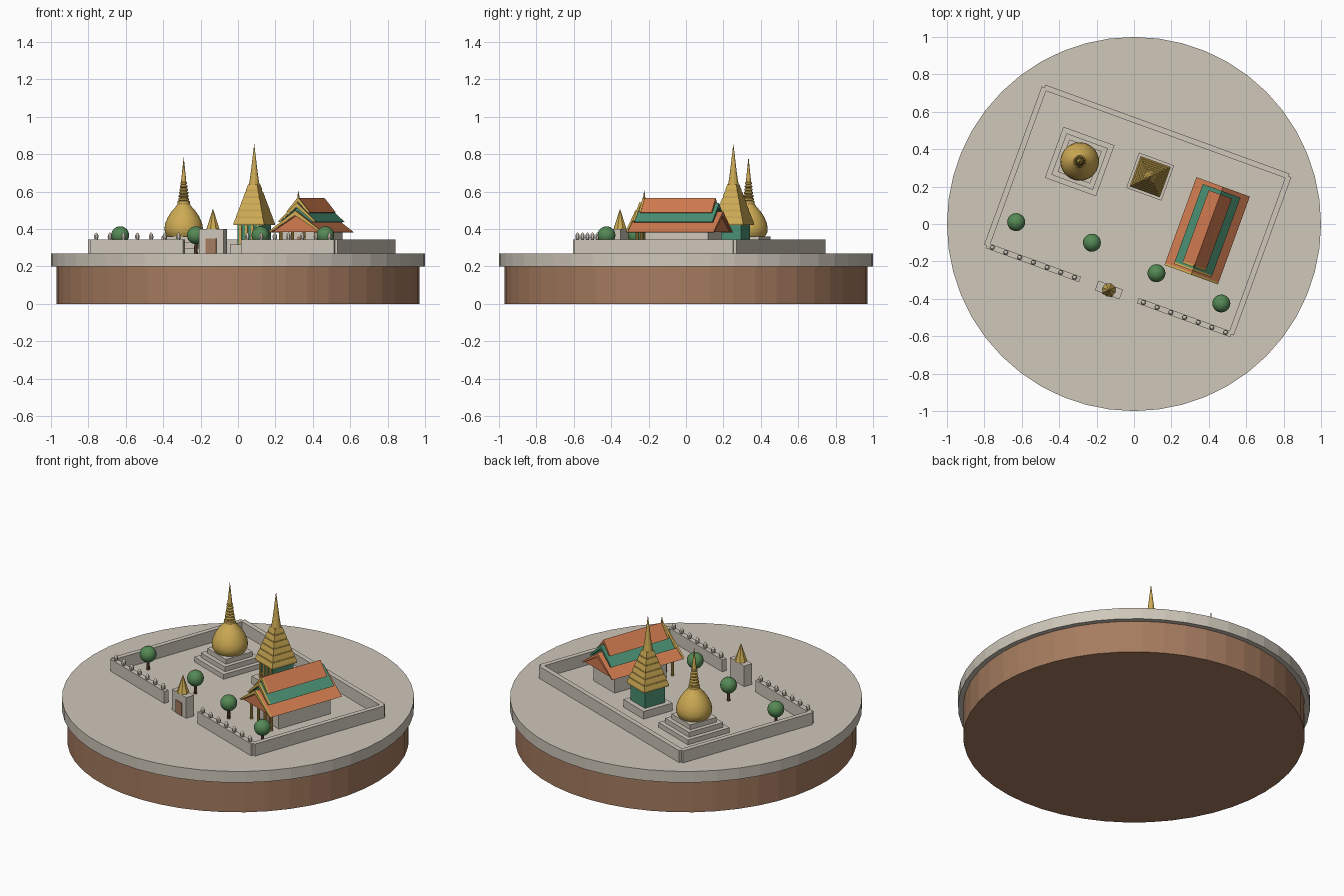
import bpy, bmesh, math
from mathutils import Matrix, Vector

cube = bpy.data.objects.get("Cube")
if cube:
    bpy.data.objects.remove(cube, do_unlink=True)

# Compound frame: rotated courtyard on the round base
YARD = Matrix.Translation((0.02, 0.07, 0)) @ Matrix.Rotation(math.radians(-20), 4, 'Z')
GROUND = 0.27


def material(name, rgb):
    m = bpy.data.materials.new(name)
    m.use_nodes = True
    m.diffuse_color = (*rgb, 1)
    m.node_tree.nodes["Principled BSDF"].inputs["Base Color"].default_value = (*rgb, 1)
    return m


STONE = material("pale stone", (0.62, 0.57, 0.49))
EARTH = material("earth brown", (0.38, 0.20, 0.115))
GOLD = material("gold", (0.62, 0.41, 0.09))
ORANGE = material("orange tile", (0.64, 0.20, 0.08))
GREEN = material("green tile", (0.07, 0.28, 0.17))
LEAF = material("leaf green", (0.09, 0.25, 0.09))
BARK = material("bark", (0.16, 0.07, 0.04))


def finish(name, bm, mat, frame=YARD, smooth=False):
    bmesh.ops.recalc_face_normals(bm, faces=bm.faces)
    mesh = bpy.data.meshes.new(name)
    bm.to_mesh(mesh)
    bm.free()
    mesh.materials.append(mat)
    ob = bpy.data.objects.new(name, mesh)
    bpy.context.scene.collection.objects.link(ob)
    ob.matrix_world = frame
    if smooth:
        bpy.ops.object.select_all(action='DESELECT')
        ob.select_set(True)
        bpy.context.view_layer.objects.active = ob
        bpy.ops.object.shade_smooth_by_angle(angle=math.radians(35))
    return ob


def box(name, u, v, z0, z1, width, depth, mat):
    bm = bmesh.new()
    place = Matrix.Translation((u, v, (z0 + z1) / 2)) @ Matrix.Diagonal((width, depth, z1 - z0, 1))
    bmesh.ops.create_cube(bm, size=1, matrix=place)
    return finish(name, bm, mat)


def lathe(name, u, v, profile, sides, mat, frame=YARD, smooth=False):
    """Stack rings of (radius, height); four sides take the half width as radius."""
    bm = bmesh.new()
    grow, turn = (math.sqrt(2), math.pi / 4) if sides == 4 else (1, 0)
    rings = []
    for r, z in profile:
        if r == 0:
            rings.append([bm.verts.new((u, v, z))])
            continue
        angles = [turn + 2 * math.pi * i / sides for i in range(sides)]
        rings.append([bm.verts.new((u + r * grow * math.cos(a), v + r * grow * math.sin(a), z))
                      for a in angles])
    for low, high in zip(rings, rings[1:]):
        for i in range(sides):
            j = (i + 1) % sides
            if len(high) == 1:
                bm.faces.new((low[i], low[j], high[0]))
            else:
                bm.faces.new((low[i], low[j], high[j], high[i]))
    for ring in (rings[0], rings[-1]):
        if len(ring) > 2:
            bm.faces.new(ring)
    return finish(name, bm, mat, frame, smooth)


def extrude_profile(name, points, u, v0, v1, mat):
    """Extrude a (u, z) outline along the depth of the yard."""
    bm = bmesh.new()
    face = bm.faces.new([bm.verts.new((u + x, v0, z)) for x, z in points])
    new = bmesh.ops.extrude_face_region(bm, geom=[face])["geom"]
    bmesh.ops.translate(bm, vec=(0, v1 - v0, 0),
                        verts=[g for g in new if isinstance(g, bmesh.types.BMVert)])
    return finish(name, bm, mat)


def steps(halves, z, rise):
    """Stepped square profile."""
    out = []
    for h in halves:
        out += [(h, z), (h, z + rise)]
        z += rise
    return out


# Round base
WORLD = Matrix.Identity(4)
lathe("earth_base", 0, 0, [(0.97, 0), (0.97, 0.2)], 48, EARTH, WORLD)
lathe("ground_slab", 0, 0, [(1, 0.2), (1, GROUND)], 48, STONE, WORLD)

# Perimeter walls
WALL_U, WALL_V, GAP, TOP = 0.695, 0.45, 0.165, 0.345
box("back_wall", 0, WALL_V, GROUND, TOP, 2 * WALL_U, 0.03, STONE)
for side, label in ((-1, "right"), (1, "left")):
    box(label + "_wall", side * WALL_U, 0, GROUND, TOP, 0.03, 2 * WALL_V, STONE)
    box(label + "_front_wall", side * (WALL_U + GAP) / 2, -WALL_V, GROUND, TOP,
        WALL_U - GAP, 0.03, STONE)
    for i in range(7):
        lathe(label + "_wall_finial", side * (0.196 + 0.078 * i), -WALL_V,
              [(0.009, TOP), (0.013, 0.355), (0.012, 0.366), (0.007, 0.376), (0, 0.382)],
              8, STONE, smooth=True)

# Gatehouse
box("gate_tower", 0, -WALL_V, GROUND, 0.4, 0.14, 0.055, STONE)
box("gate_door", 0, -WALL_V - 0.029, GROUND, 0.35, 0.06, 0.006, EARTH)
lathe("gate_spire", 0, -WALL_V, [(0.037, 0.4), (0, 0.51)], 8, GOLD)

# Bell shrine
BU, BV = -0.382, 0.142
lathe("bell_shrine_plinth", BU, BV, steps((0.145, 0.118, 0.092), GROUND, 0.03), 4, STONE)
lathe("bell_shrine_dome", BU, BV,
      [(0.088, 0.36), (0.1, 0.38), (0.103, 0.4), (0.099, 0.43), (0.084, 0.465),
       (0.062, 0.498), (0.042, 0.52), (0.032, 0.535)], 32, GOLD, smooth=True)
rings = [(0.024, 0.53), (0.033, 0.535), (0.033, 0.55)]
for i in range(6):
    r, z = 0.029 - 0.0022 * i, 0.552 + 0.017 * i
    rings += [(r - 0.005, z), (r, z + 0.004), (r, z + 0.011), (r - 0.005, z + 0.015)]
lathe("bell_shrine_spire", BU, BV, rings + [(0.014, 0.655), (0, 0.787)], 16, GOLD)

# Tiered tower
TU, TV = 0, 0.195
lathe("tower_plinth", TU, TV, [(0.1, GROUND), (0.1, 0.318)], 4, STONE)
lathe("tower_body", TU, TV, [(0.07, 0.318), (0.07, 0.425)], 4, GREEN)
for i in range(4):
    box("tower_pilaster", TU - 0.051 + 0.034 * i, TV - 0.073, 0.318, 0.42, 0.013, 0.008, GOLD)
tiers = []
for i in range(6):
    h, z = 0.086 - 0.0105 * i, 0.422 + 0.036 * i
    tiers += [(h, z), (h, z + 0.01), (h - 0.008, z + 0.036)]
lathe("tower_tiers", TU, TV, tiers, 4, GOLD)
lathe("tower_spire", TU, TV, [(0.029, 0.635), (0.019, 0.7), (0, 0.857)], 12, GOLD)

# Temple hall
HU, HV = 0.385, 0.03
box("hall_walls", HU, HV + 0.02, GROUND, 0.415, 0.21, 0.36, STONE)
box("hall_door", HU, HV - 0.162, GROUND, 0.36, 0.045, 0.006, EARTH)
for i in range(4):
    lathe("hall_column", HU - 0.099 + 0.066 * i, HV - 0.205,
          [(0.009, GROUND), (0.009, 0.405)], 10, GOLD)

# Stacked roofs with gold front bargeboards
for name, w, half, eave, ridge, mat in (("lower", 0.152, 0.247, 0.383, 0.495, ORANGE),
                                        ("middle", 0.107, 0.224, 0.438, 0.538, GREEN),
                                        ("upper", 0.066, 0.204, 0.488, 0.567, ORANGE)):
    t = 0.012
    gable = [(-w, eave), (0, ridge), (w, eave), (w - t, eave - 0.002), (0, ridge - 2 * t),
             (t - w, eave - 0.002)]
    extrude_profile(name + "_roof", gable, HU, HV - half, HV + half, mat)
    inner = [(t - w, eave), (0, ridge - t), (w - t, eave)]
    extrude_profile(name + "_gable", inner, HU, HV - half + 0.012, HV + half - 0.012, mat)
    trim = [(x, z + 0.004) for x, z in gable]
    extrude_profile(name + "_bargeboard", trim, HU, HV - half - 0.006, HV - half + 0.006, GOLD)
lathe("roof_finial", HU, HV - 0.202, [(0.007, 0.56), (0.004, 0.585), (0, 0.607)], 6, GOLD)

# Trees
for x, y in ((-0.63, 0.01), (-0.225, -0.1), (0.12, -0.263), (0.467, -0.425)):
    lathe("tree_trunk", x, y, [(0.01, GROUND), (0.008, 0.34)], 8, BARK, WORLD)
    bm = bmesh.new()
    bmesh.ops.create_icosphere(bm, subdivisions=3, radius=0.048,
                               matrix=Matrix.Translation(Vector((x, y, 0.367))))
    finish("tree_crown", bm, LEAF, WORLD, smooth=True)
